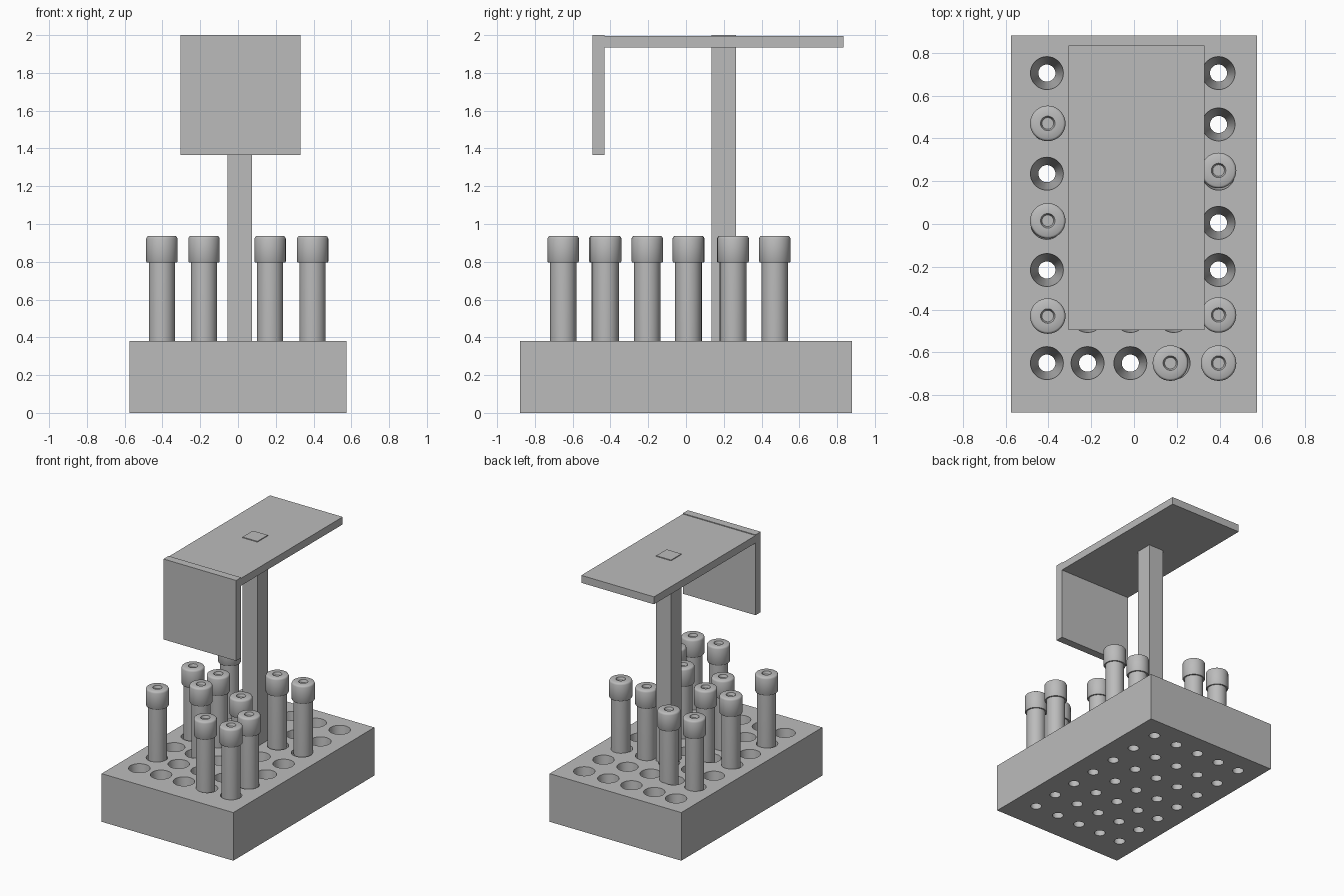
import bpy, bmesh, math
from mathutils import Matrix

cube = bpy.data.objects.get("Cube")
if cube:
    bpy.data.objects.remove(cube, do_unlink=True)

grey = bpy.data.materials.new("plain_grey")
grey.use_nodes = True
colour = (0.5, 0.5, 0.5, 1)
grey.diffuse_color = colour
grey.node_tree.nodes["Principled BSDF"].inputs["Base Color"].default_value = colour


def add_object(name, bm, smooth=False):
    """Turn a bmesh into a named grey object."""
    bmesh.ops.recalc_face_normals(bm, faces=bm.faces)
    mesh = bpy.data.meshes.new(name)
    bm.to_mesh(mesh)
    bm.free()
    mesh.materials.append(grey)
    obj = bpy.data.objects.new(name, mesh)
    bpy.context.collection.objects.link(obj)
    if smooth:
        smooth_sides(obj)
    return obj


def smooth_sides(obj):
    bpy.ops.object.select_all(action='DESELECT')
    obj.select_set(True)
    bpy.context.view_layer.objects.active = obj
    bpy.ops.object.shade_smooth_by_angle(angle=math.radians(35))


def add_box(name, x, y, z):
    """Box from (low, high) ranges on each axis."""
    bm = bmesh.new()
    size = [b - a for a, b in (x, y, z)]
    centre = [(a + b) / 2 for a, b in (x, y, z)]
    bmesh.ops.create_cube(bm, size=1, matrix=Matrix.Translation(centre) @ Matrix.Diagonal((*size, 1)))
    return add_object(name, bm)


def add_lathe(name, profile, x, y, sides=36):
    """Revolve (radius, height) points around a vertical axis."""
    bm = bmesh.new()
    verts = [bm.verts.new((r, 0, z)) for r, z in profile]
    edges = [bm.edges.new(pair) for pair in zip(verts, verts[1:])]
    bmesh.ops.spin(bm, geom=verts + edges, cent=(0, 0, 0), axis=(0, 0, 1),
                   angle=math.tau, steps=sides)
    bmesh.ops.remove_doubles(bm, verts=bm.verts, dist=0.0002)
    obj = add_object(name, bm, smooth=True)
    obj.location = (x, y, 0)
    return obj


# Rack block with a grid of tapered through holes
RACK_TOP = 0.38
rack = add_box("rack_block", (-0.575, 0.575), (-0.88, 0.88), (0, RACK_TOP))
hole_columns = (-0.407, -0.217, -0.017, 0.185, 0.395)
hole_rows = (-0.65, -0.43, -0.215, 0.005, 0.235, 0.465, 0.705)
bm = bmesh.new()
for x in hole_columns:
    for y in hole_rows:
        bmesh.ops.create_cone(bm, cap_ends=True, segments=36, radius1=0.038, radius2=0.079,
                              depth=RACK_TOP + 0.04,
                              matrix=Matrix.Translation((x, y, RACK_TOP / 2)))
cutter = add_object("hole_cutter", bm)
cutter.hide_render = True
cut = rack.modifiers.new("holes", 'BOOLEAN')
cut.operation = 'DIFFERENCE'
cut.solver = 'EXACT'
cut.object = cutter
bpy.context.view_layer.objects.active = rack
bpy.ops.object.modifier_apply(modifier=cut.name)
bpy.data.objects.remove(cutter, do_unlink=True)
smooth_sides(rack)

# Pole, overhead roof and hanging front panel
add_box("support_pole", (-0.055, 0.075), (0.135, 0.265), (0.28, 2.0))
add_box("roof_plate", (-0.305, 0.33), (-0.432, 0.835), (1.935, 1.994))
add_box("front_panel", (-0.305, 0.33), (-0.495, -0.432), (1.365, 2.0))

# Capped tubes: tapered foot, straight body, rounded cap with a dimple
body_profile = [(0, 0.06), (0.028, 0.06), (0.066, 0.32), (0.069, 0.38), (0.069, 0.82)]
cap_profile = [(0.069, 0.795), (0.079, 0.795), (0.083, 0.802), (0.083, 0.923),
               (0.079, 0.932), (0.073, 0.936), (0.034, 0.936), (0.027, 0.915), (0, 0.915)]
tube_spots = {
    -0.403: (-0.43, 0.015, 0.47),
    -0.18: (-0.205, 0.012, 0.47),
    0.17: (-0.65, -0.205, 0.247),
    0.395: (-0.65, -0.425, 0.25),
}
for x, rows in tube_spots.items():
    for y in rows:
        add_lathe("tube_body", body_profile, x, y)
        add_lathe("tube_cap", cap_profile, x, y)
